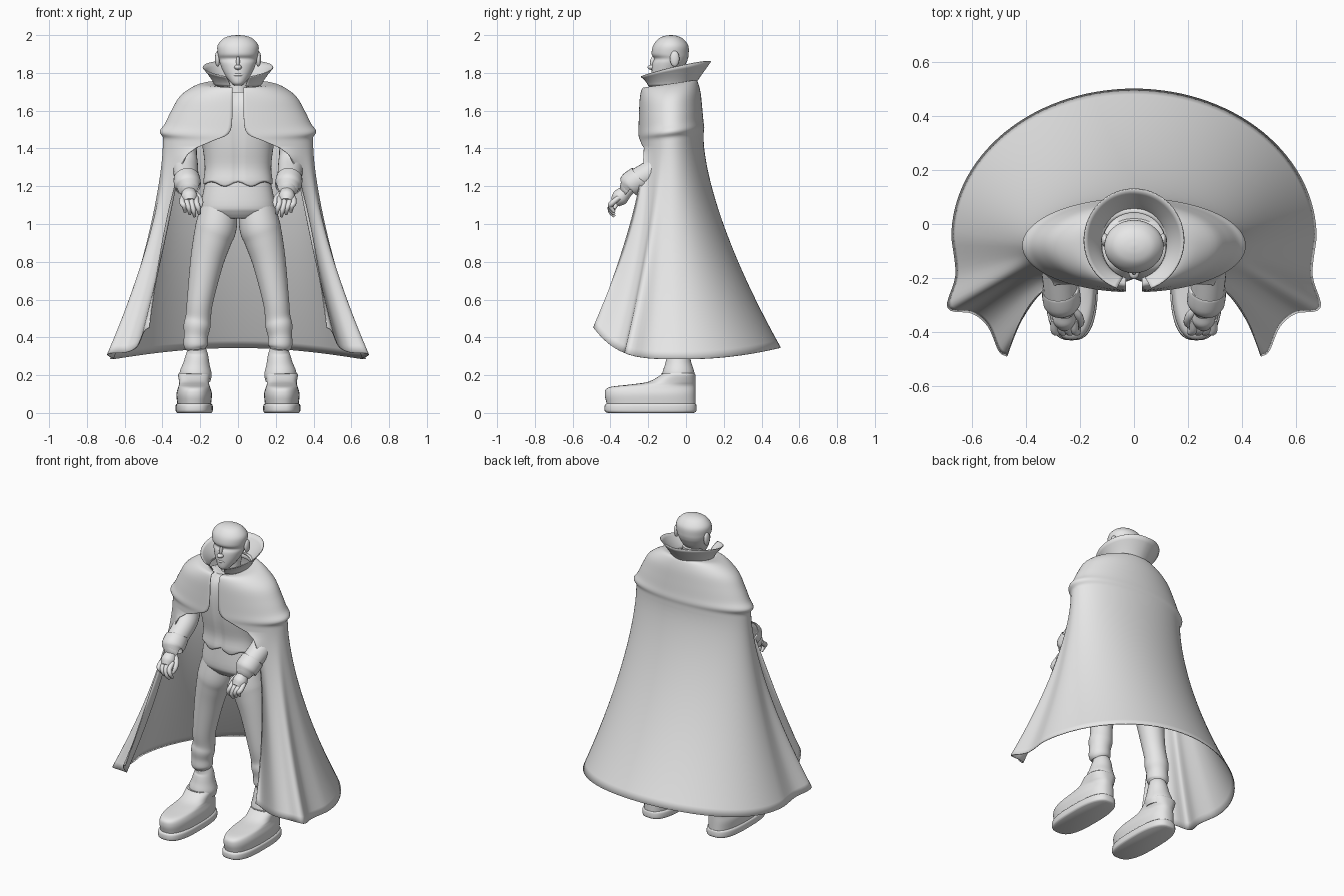
import bpy, bmesh, math
from mathutils import Matrix, Vector

cube = bpy.data.objects.get("Cube")
if cube:
    bpy.data.objects.remove(cube, do_unlink=True)

GREY = bpy.data.materials.new("light_grey")
GREY.use_nodes = True
GREY.diffuse_color = (0.8, 0.8, 0.8, 1)
GREY.node_tree.nodes["Principled BSDF"].inputs["Base Color"].default_value = GREY.diffuse_color


def spline(points, steps):
    """Smooth curve through points of any dimension."""
    p = [Vector(q) for q in points]
    p = [p[0] * 2 - p[1]] + p + [p[-1] * 2 - p[-2]]
    out = []
    for before, start, end, after in zip(p, p[1:], p[2:], p[3:]):
        leave, arrive = (end - before) / 2, (after - start) / 2
        for k in range(steps):
            t = k / steps
            ease = t * t * (3 - 2 * t)
            out.append(start.lerp(end, ease) + leave * t * (1 - t) ** 2 - arrive * t * t * (1 - t))
    return out + [p[-2]]


def arc(start, end, count):
    """Evenly spaced angles, given in degrees."""
    return [math.radians(start + (end - start) * k / (count - 1)) for k in range(count)]


def finish(name, bm, mirror=False, thickness=0):
    """Turn a bmesh into a smooth grey object."""
    bmesh.ops.recalc_face_normals(bm, faces=bm.faces)
    mesh = bpy.data.meshes.new(name)
    bm.to_mesh(mesh)
    bm.free()
    mesh.materials.append(GREY)
    obj = bpy.data.objects.new(name, mesh)
    bpy.context.collection.objects.link(obj)
    if mirror:
        obj.modifiers.new("mirror", "MIRROR")
    if thickness:
        solid = obj.modifiers.new("thickness", "SOLIDIFY")
        solid.thickness, solid.offset = thickness, 0
    bpy.ops.object.select_all(action="DESELECT")
    obj.select_set(True)
    bpy.context.view_layer.objects.active = obj
    bpy.ops.object.shade_smooth_by_angle(angle=math.radians(50))
    return obj


def skin(name, rows, closed=True, **options):
    """Join rows of points with faces; closed rows become a capped solid."""
    bm = bmesh.new()
    rows = [[bm.verts.new(p) for p in row] for row in rows]
    for low, high in zip(rows, rows[1:]):
        quads = list(zip(low, low[1:], high[1:], high))
        if closed:
            quads.append((low[-1], low[0], high[0], high[-1]))
        for quad in quads:
            bm.faces.new(quad)
    if closed:
        bm.faces.new(rows[0])
        bm.faces.new(rows[-1])
    return finish(name, bm, **options)


def loft(name, rings, x=0, power=1, sides=48, **options):
    """Stack of rounded rings: height, half width, front y, back y."""
    def bulge(value):
        return math.copysign(abs(value) ** power, value)

    rows = []
    for z, width, front, back in spline(rings, 4):
        middle, depth = (front + back) / 2, (back - front) / 2
        rows.append([(x + width * bulge(math.cos(a)), middle + depth * bulge(math.sin(a)), z)
                     for a in arc(0, 360, sides + 1)[:-1]])
    return skin(name, rows, **options)


def limbs(name, path, sides=24):
    """Round limb along x, y, z, radius points, with a mirrored twin."""
    points = spline(path, 5)
    rows = []
    for before, p, after in zip(points[:1] + points, points, points[1:] + points[-1:]):
        along = (after - before).xyz.normalized()
        u = along.cross(Vector((1, 0, 0))).normalized()
        v = along.cross(u)
        rows.append([p.xyz + (u * math.cos(a) + v * math.sin(a)) * p.w
                     for a in arc(0, 360, sides + 1)[:-1]])
    skin(name, rows, mirror=True)


def ball(name, centre, radii, mirror=False):
    bm = bmesh.new()
    bmesh.ops.create_uvsphere(bm, u_segments=20, v_segments=12, radius=1)
    bmesh.ops.transform(bm, verts=bm.verts, matrix=Matrix.LocRotScale(Vector(centre), None, Vector(radii)))
    finish(name, bm, mirror=mirror)


# Cape hem: half an ellipse behind, folds in front
COLUMNS = 61
HALF = COLUMNS // 2
hem = [Vector((.675 * math.cos(a), .55 * math.sin(a) - .05)) for a in arc(90, 0, HALF + 1)]
hem += spline([hem[-1], (.66, -.19), (.69, -.31), (.6, -.33), (.54, -.38), (.5, -.47), (.47, -.49)],
              HALF // 6)[1:]

# Cape shoulders: height, half width, opening
drape = [(1.74, .12, .03), (1.735, .21, .03), (1.68, .3, .03), (1.6, .35, .03),
         (1.53, .385, .035), (1.49, .412, .06), (1.46, .395, .13), (1.42, .395, .22)]
rows = []
for z, width, opening in spline(drape, 4):
    front_y, back_y, side_y = .008 / width - .27, .02 + .18 * width, -.08
    front_angle = -math.degrees(math.acos(opening / width))
    row = []
    for a in arc(90, 0, HALF + 1) + arc(0, front_angle, HALF + 1)[1:]:
        s = math.sin(a)
        far_y = back_y if s > 0 else front_y
        row.append(Vector((width * math.cos(a), side_y + (far_y - side_y) * abs(s), z + .02 * s)))
    rows.append(row)

# Cape sweep from shoulders to hem
top, STEPS = rows[-1], 28
for i in range(1, STEPS + 1):
    t = i / STEPS
    sweep = t ** 1.5
    row = []
    for k, (a, b) in enumerate(zip(top, hem)):
        edge = max(0, 4 * k / (COLUMNS - 1) - 3) ** 2
        hem_z = .285 + (.24 * b.y ** 2 if b.y > 0 else 2.9 * b.y ** 4)
        across = sweep + (math.sqrt(t) - sweep) * edge
        row.append((a.x + (b.x - a.x) * across, a.y + (b.y - a.y) * sweep, a.z + (hem_z - a.z) * t))
    rows.append(row)
skin("cape", rows, closed=False, mirror=True, thickness=.005)

# Flared standing collar
rows = []
for i in range(7):
    t = i / 6
    flare = t ** 1.3
    row = []
    for a in arc(90, -70, 33):
        y = -.08 + .02 * flare + (.125 + .065 * flare) * math.sin(a)
        rim = 1.83 + .23 * y + .015 * math.cos(a)
        row.append(((.12 + .065 * flare) * math.cos(a), y, 1.73 + (rim - 1.73) * t))
    rows.append(row)
skin("collar", rows, closed=False, mirror=True, thickness=.005)

# Head, neck and face
loft("head", [(1.733, .02, -.165, -.12), (1.75, .04, -.18, -.09), (1.8, .075, -.182, -.03),
              (1.85, .095, -.178, 0), (1.875, .1, -.168, .01), (1.9, .107, -.182, .014),
              (1.945, .108, -.174, .012), (1.98, .08, -.147, -.015), (1.995, .045, -.115, -.045),
              (2, .005, -.085, -.075)])
loft("neck", [(1.62, .07, -.15, 0), (1.7, .06, -.13, -.01), (1.8, .06, -.13, -.01)])
ball("nose_tip", (0, -.18, 1.83), (.02, .024, .014))
ball("nose_bridge", (0, -.17, 1.855), (.01, .02, .035))
ball("mouth", (0, -.16, 1.79), (.035, .027, .012))
ball("ears", (.108, -.06, 1.875), (.014, .025, .042), mirror=True)

# Jacket with a front seam and a wavy hem
jacket = loft("jacket", [(1.21, .17, -.17, .03), (1.22, .184, -.19, .045), (1.3, .176, -.185, .04),
                         (1.42, .19, -.205, .05), (1.55, .22, -.215, .055), (1.64, .2, -.205, .045),
                         (1.7, .1, -.17, .02)], power=.85, sides=64)
for v in jacket.data.vertices:
    if v.co.y < -.1:
        if abs(v.co.x) < .008:
            v.co.y += .012
        if v.co.z < 1.23:
            v.co.z += .012 * math.cos(45 * v.co.x)

# Trousers
loft("trouser_hips", [(1.03, .12, -.14, 0), (1.06, .18, -.165, .03), (1.1, .196, -.178, .045),
                      (1.24, .17, -.17, .035)], power=.9)
limbs("trouser_legs", [(.222, -.05, .335, .05), (.224, -.05, .36, .064), (.222, -.05, .41, .064),
                       (.217, -.05, .46, .071), (.21, -.05, .51, .067), (.2, -.06, .6, .07),
                       (.165, -.06, .8, .088), (.135, -.06, .92, .102), (.113, -.06, 1, .108),
                       (.09, -.06, 1.17, .085)], sides=40)

# Boots on thick soles
FOOT = dict(x=.232, mirror=True)
loft("soles", [(0, .09, -.415, .04), (.01, .098, -.43, .055), (.04, .098, -.43, .055),
               (.05, .09, -.42, .05)], power=.72, **FOOT)
loft("boots", [(.05, .09, -.42, .05), (.1, .094, -.43, .05), (.135, .085, -.41, .05),
               (.15, .08, -.3, .05), (.165, .08, -.2, .05), (.2, .085, -.135, .05),
               (.21, .08, -.13, .045)], power=.8, **FOOT)
limbs("boot_shafts", [(.226, -.04, .17, .08), (.224, -.04, .21, .085), (.22, -.04, .26, .07),
                      (.217, -.04, .31, .058), (.218, -.05, .345, .046)], sides=40)

# Sleeves and cuffs
limbs("sleeves", [(.2, -.08, 1.62, .07), (.26, -.08, 1.52, .075), (.285, -.09, 1.4, .068),
                  (.28, -.13, 1.31, .068), (.27, -.27, 1.225, .062)])
limbs("cuffs", [(.274, -.235, 1.25, .06), (.272, -.245, 1.24, .07), (.266, -.295, 1.205, .069),
                (.265, -.3, 1.2, .05)])

# Hands with curled fingers
limbs("palms", [(.265, -.28, 1.21, .032), (.26, -.32, 1.17, .036), (.258, -.35, 1.14, .044),
                (.255, -.375, 1.115, .03)])
for i, finger in enumerate(("index", "middle", "ring", "little")):
    x = .22 + .025 * i
    tip = 1.04 + .012 * abs(i - 1)
    limbs(finger + "_fingers", [(x, -.355, 1.14, .013), (x, -.392, 1.11, .015),
                                (x - .01, -.4, tip + .03, .013), (x - .015, -.38, tip, .008)], sides=12)
limbs("thumbs", [(.236, -.315, 1.165, .018), (.208, -.34, 1.14, .017), (.198, -.365, 1.11, .014),
                 (.206, -.38, 1.08, .008)], sides=12)
